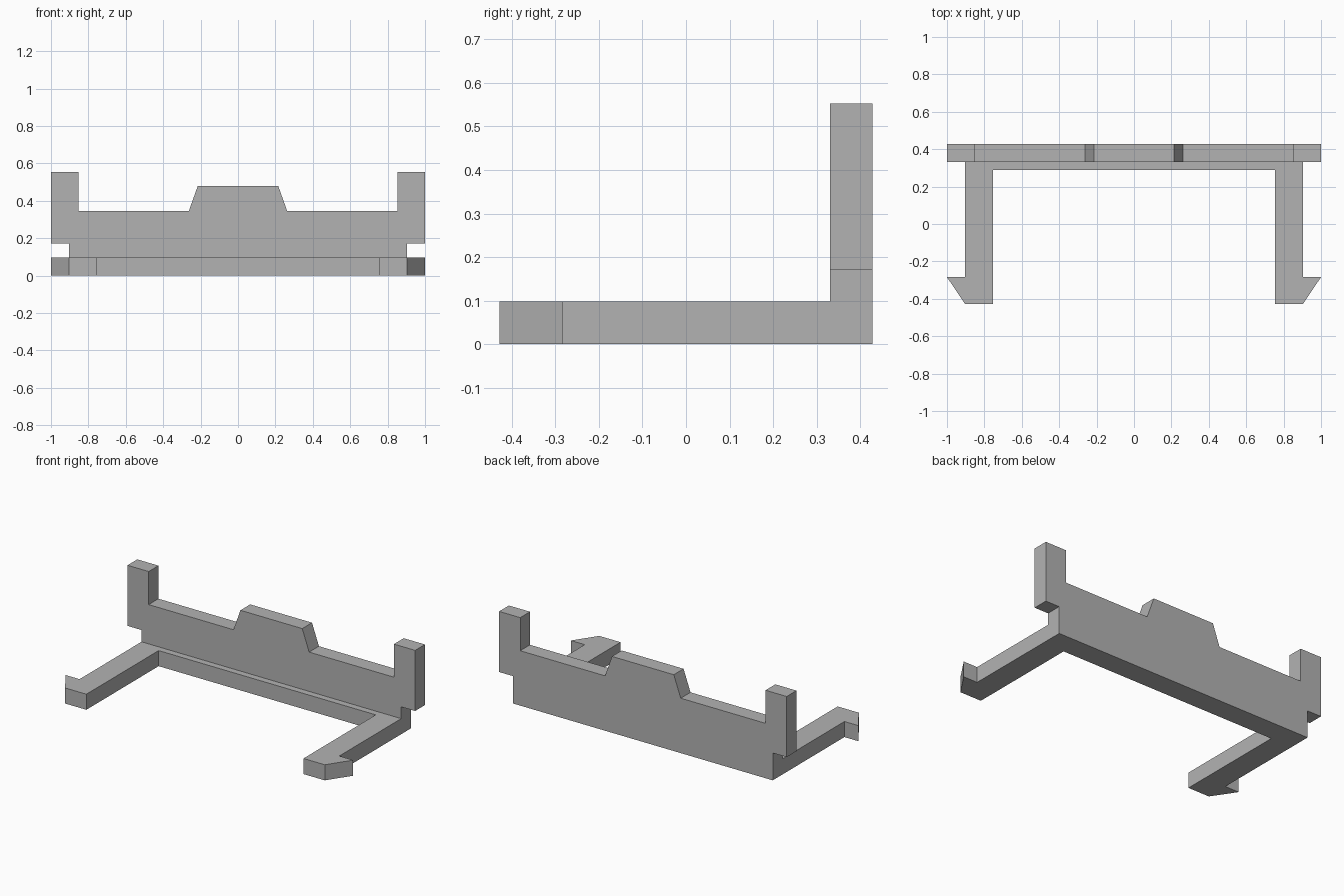
import bpy
import bmesh
from mathutils import Vector

cube = bpy.data.objects.get("Cube")
if cube:
    bpy.data.objects.remove(cube, do_unlink=True)

grey = bpy.data.materials.new("plain grey")
grey.use_nodes = True
colour = (0.45, 0.45, 0.45, 1)
grey.diffuse_color = colour
grey.node_tree.nodes["Principled BSDF"].inputs["Base Color"].default_value = colour


def extrude_profile(name, half, place, depth):
    """Mirror a half outline across x = 0, fill it and extrude it."""
    outline = half + [(-x, v) for x, v in reversed(half)]
    bm = bmesh.new()
    face = bm.faces.new([bm.verts.new(place(x, v)) for x, v in outline])
    ext = bmesh.ops.extrude_face_region(bm, geom=[face])
    moved = [g for g in ext["geom"] if isinstance(g, bmesh.types.BMVert)]
    bmesh.ops.translate(bm, verts=moved, vec=Vector(depth))
    bmesh.ops.recalc_face_normals(bm, faces=bm.faces)
    mesh = bpy.data.meshes.new(name)
    bm.to_mesh(mesh)
    bm.free()
    mesh.materials.append(grey)
    obj = bpy.data.objects.new(name, mesh)
    bpy.context.collection.objects.link(obj)
    return obj


BACK, WALL_FRONT, BASE_TOP = 0.428, 0.331, 0.098

# Upright back wall with corner posts and a raised centre
wall_half = [(0.215, 0.48), (0.263, 0.345), (0.853, 0.345), (0.853, 0.553),
             (1, 0.553), (1, 0.172), (0.903, 0.172), (0.903, 0)]
extrude_profile("back_wall", wall_half,
                lambda x, z: (x, WALL_FRONT, z), (0, BACK - WALL_FRONT, 0))

# Flat base rail with two arms ending in outward hooks
base_half = [(0.755, 0.29), (0.755, -0.428), (0.903, -0.428), (1, -0.284),
             (0.903, -0.284), (0.903, WALL_FRONT)]
extrude_profile("base_frame", base_half,
                lambda x, y: (x, y, 0), (0, 0, BASE_TOP))
